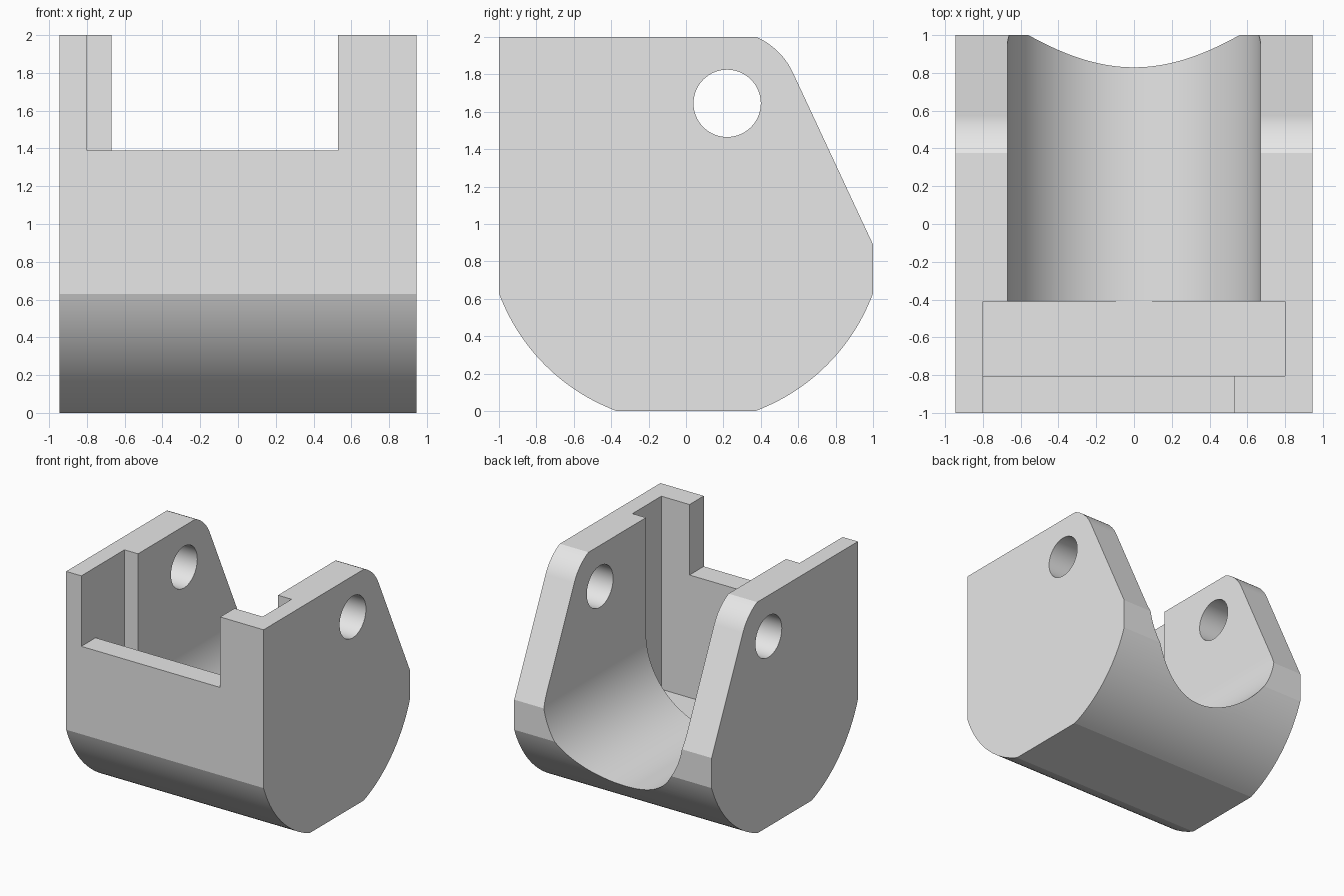
import bpy, bmesh
from math import radians, cos, sin, atan2, sqrt
from mathutils import Vector

cube = bpy.data.objects.get("Cube")
if cube:
    bpy.data.objects.remove(cube, do_unlink=True)

grey = bpy.data.materials.new("plain grey")
grey.use_nodes = True
grey.diffuse_color = (0.8, 0.8, 0.8, 1)
grey.node_tree.nodes["Principled BSDF"].inputs["Base Color"].default_value = (0.8, 0.8, 0.8, 1)


def arc(cx, cy, r, start, end, steps):
    """Points on an arc, angles in radians."""
    angles = [start + (end - start) * i / steps for i in range(steps + 1)]
    return [(cx + r * cos(a), cy + r * sin(a)) for a in angles]


def prism(name, profile, axis, low, high):
    """Extrude a closed (horizontal, z) profile along x or y."""
    def place(p, d):
        return Vector((d, p[0], p[1])) if axis == "x" else Vector((p[0], d, p[1]))
    bm = bmesh.new()
    face = bm.faces.new([bm.verts.new(place(p, low)) for p in profile])
    moved = bmesh.ops.extrude_face_region(bm, geom=[face])["geom"]
    step = place((0, 0), high - low)
    bmesh.ops.translate(bm, vec=step, verts=[v for v in moved if isinstance(v, bmesh.types.BMVert)])
    bmesh.ops.recalc_face_normals(bm, faces=bm.faces)
    mesh = bpy.data.meshes.new(name)
    bm.to_mesh(mesh)
    bm.free()
    mesh.materials.append(grey)
    obj = bpy.data.objects.new(name, mesh)
    bpy.context.collection.objects.link(obj)
    return obj


def box_profile(left, right, bottom, top):
    return [(left, bottom), (right, bottom), (right, top), (left, top)]


HALF = 0.945            # half width of the body
HOLE = (0.22, 1.645)    # pin hole centre (y, z)
R_BASE = sqrt(1.137)    # radius of the rounded underside
TOP = 2.3               # cutters reach above the body

# Body: side profile with rounded underside, sloped back and rounded ear
lean = atan2(0.43, 0.93)
turn = atan2(0.37, 1)
profile = [(-1, 2)]
profile += arc(0, 1, R_BASE, radians(180) + turn, radians(270) - turn, 28)
profile += arc(0, 1, R_BASE, radians(270) + turn, radians(360) - turn, 28)
profile += [(1, 0.89)]
profile += arc(*HOLE, 0.388, lean, atan2(0.355, 0.155), 14)
body = prism("bracket_body", profile, "x", -HALF, HALF)

# Cutters: round-bottomed channel, cross slot, front window, pin hole
channel = arc(0, 1, 0.67, radians(180), radians(360), 64) + [(0.67, TOP), (-0.67, TOP)]
cutters = [
    prism("slot_cutter", box_profile(-0.8, 0.8, 0.329, TOP), "y", -0.805, -0.41),
    prism("channel_cutter", channel, "y", -0.6, 1.3),
    prism("window_cutter", box_profile(-0.8, 0.53, 1.39, TOP), "y", -1.3, -0.6),
    prism("pin_hole_cutter", arc(*HOLE, 0.18, 0, radians(354.375), 63), "x", -1.3, 1.3),
]

bpy.context.view_layer.objects.active = body
for cutter in cutters:
    cutter.hide_render = True
    mod = body.modifiers.new(cutter.name, "BOOLEAN")
    mod.operation = "DIFFERENCE"
    mod.solver = "EXACT"
    mod.object = cutter
    bpy.ops.object.modifier_apply(modifier=mod.name)
for cutter in cutters:
    bpy.data.objects.remove(cutter, do_unlink=True)

# Smooth the curved walls, keep every real corner sharp
bpy.ops.object.select_all(action="DESELECT")
body.select_set(True)
bpy.ops.object.shade_smooth_by_angle(angle=radians(15))
weighted = body.modifiers.new("flat_face_normals", "WEIGHTED_NORMAL")
weighted.keep_sharp = True
